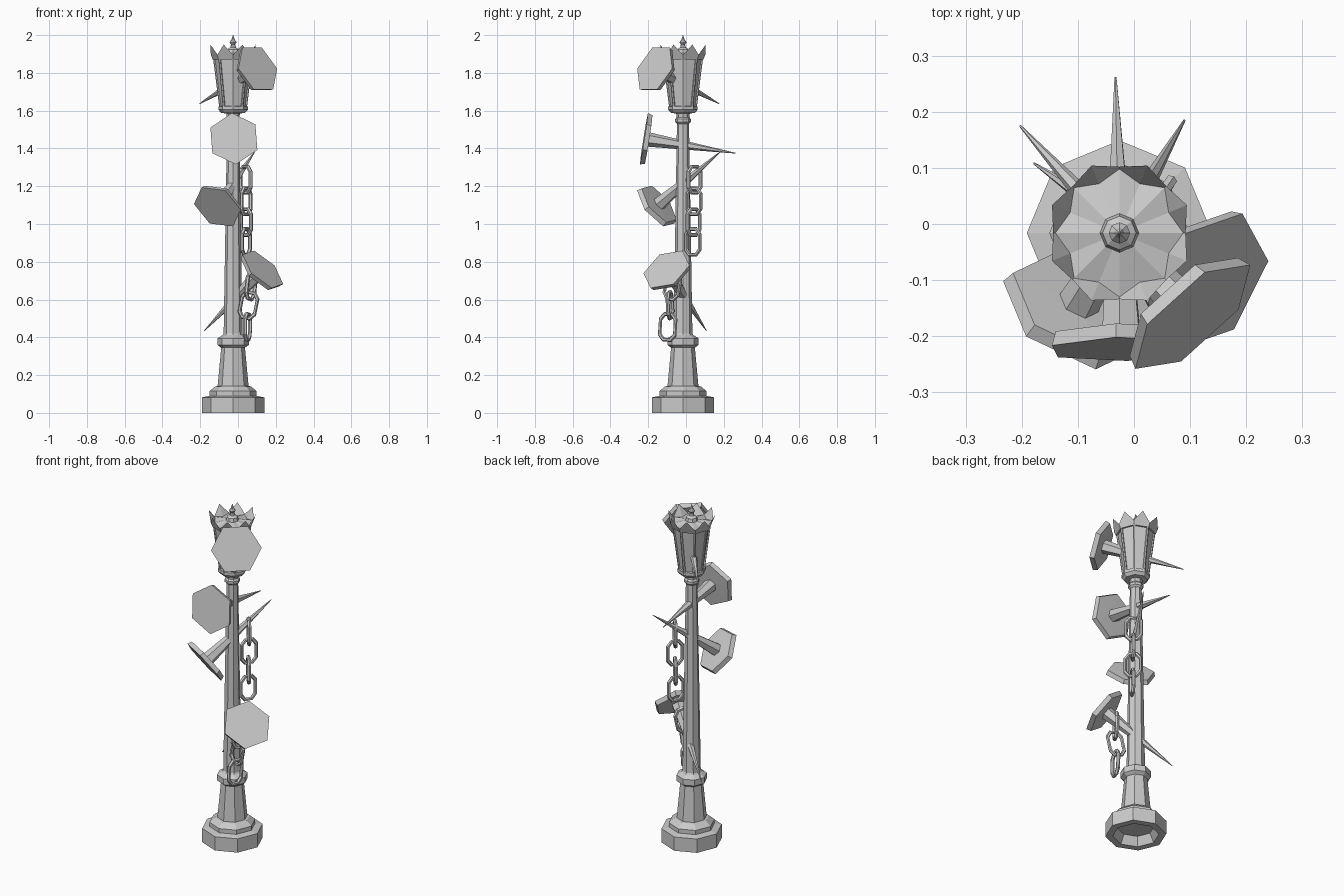
import bpy, bmesh, math
from mathutils import Vector, Matrix

if "Cube" in bpy.data.objects:
    bpy.data.objects.remove(bpy.data.objects["Cube"])

CX, CY = -0.026, -0.016      # post axis


def finish(name, bm):
    bmesh.ops.recalc_face_normals(bm, faces=bm.faces[:])
    me = bpy.data.meshes.new(name)
    bm.to_mesh(me)
    bm.free()
    ob = bpy.data.objects.new(name, me)
    bpy.context.collection.objects.link(ob)
    return ob


def bridge(bm, a, b):
    n = len(a)
    return [bm.faces.new((a[i], a[(i + 1) % n], b[(i + 1) % n], b[i])) for i in range(n)]


def ring(bm, spec, n=8):
    """Ring about the post; spec lists (radius, z) pairs repeated round it."""
    out = []
    for i in range(n):
        r, z = spec[i % len(spec)]
        a = 2 * math.pi * i / n
        out.append(bm.verts.new((CX + r * math.cos(a), CY + r * math.sin(a), z)))
    return out


def lathe(name, profile):
    bm = bmesh.new()
    rings = [ring(bm, [p]) for p in profile]
    for a, b in zip(rings, rings[1:]):
        bridge(bm, a, b)
    bm.faces.new(rings[0])
    bm.faces.new(rings[-1])
    return finish(name, bm)


# Eight-sided post: plinth, pedestal, collar, shaft and lantern cup
lathe("lamp_post", [
    (0.10, 0.05), (0.125, 0), (0.165, 0), (0.165, 0.082), (0.125, 0.09), (0.125, 0.115),
    (0.095, 0.14), (0.082, 0.142), (0.063, 0.345), (0.083, 0.36), (0.083, 0.395),
    (0.055, 0.412), (0.05, 0.42), (0.032, 1.53), (0.042, 1.54), (0.042, 1.555),
    (0.034, 1.565), (0.036, 1.585), (0.063, 1.588), (0.078, 1.605), (0.078, 1.622)])

# Lantern body with recessed panes
bm = bmesh.new()
low, high = ring(bm, [(0.073, 1.615)]), ring(bm, [(0.107, 1.885)])
panes = bridge(bm, low, high)
bm.faces.new(low)
bm.faces.new(high)
bmesh.ops.recalc_face_normals(bm, faces=bm.faces[:])
bmesh.ops.inset_individual(bm, faces=panes, thickness=0.011, depth=0)
bmesh.ops.inset_individual(bm, faces=panes, thickness=0.001, depth=-0.007)
finish("lantern_body", bm)

# Pointed crown around a shallow roof
bm = bmesh.new()
c = math.cos(math.pi / 8)
rings = [ring(bm, s, 16) for s in (
    [(0.108, 1.872), (0.108 * c, 1.872)],
    [(0.118, 1.895), (0.13, 1.95)],
    [(0.114, 1.893), (0.095, 1.886)],
    [(0.034, 1.905)])]
for a, b in zip(rings, rings[1:]):
    bridge(bm, a, b)
bm.faces.new(rings[0])
bm.faces.new(rings[-1])
finish("lantern_crown", bm)

lathe("finial", [(0.037, 1.895), (0.03, 1.925), (0.015, 1.935), (0.011, 1.95),
                 (0.019, 1.962), (0.009, 1.975), (0.001, 2.0)])


# Large nails driven through the post
def nail(name, head, tip, corner):
    """corner = front-view (x, z) direction of one corner of the hexagonal head."""
    head, tip = Vector(head), Vector(tip)
    axis = (tip - head).normalized()
    u = Vector((corner[0], -(corner[0] * axis.x + corner[1] * axis.z) / axis.y, corner[1]))
    u.normalize()
    v = axis.cross(u)
    length = (tip - head).length
    bm = bmesh.new()
    rings = []
    for r, d in ((0.138, -0.008), (0.13, 0.018), (0.038, 0.02), (0.002, length)):
        rings.append([bm.verts.new(head + axis * d + u * r * math.cos(k * math.pi / 3)
                                   + v * r * math.sin(k * math.pi / 3)) for k in range(6)])
    for a, b in zip(rings, rings[1:]):
        bridge(bm, a, b)
    bm.faces.new(rings[0])
    bm.faces.new(rings[-1])
    finish(name, bm)


nail("upper_nail", (-0.022, -0.215, 1.45), (-0.033, 0.262, 1.375), (-0.01, 0.13))
nail("middle_nail", (-0.106, -0.155, 1.095), (0.09, 0.185, 1.385), (-0.132, 0.016))
nail("lower_nail", (0.127, -0.10, 0.755), (-0.178, 0.108, 0.435), (0.11, -0.08))
nail("lantern_nail", (0.10, -0.16, 1.82), (-0.203, 0.175, 1.637), (0.105, 0.0))


# Chain links: elongated octagon loops with six-sided bars
def link(name, centre, turn, tilt=0):
    pts = [(0.02, 0.068), (0.042, 0.04), (0.042, -0.04), (0.02, -0.068)]
    pts += [(-x, z) for x, z in reversed(pts)]
    m = (Matrix.Translation(centre) @ Matrix.Rotation(math.radians(turn), 4, 'Z')
         @ Matrix.Rotation(math.radians(tilt), 4, 'Y'))
    bm = bmesh.new()
    loops = []
    for x, z in pts:
        out = Vector((x * 1.5, 0, z)).normalized()
        loops.append([bm.verts.new(m @ (Vector((x, 0, z)) + 0.011 * (
            out * math.cos(k * math.pi / 3) + Vector((0, math.sin(k * math.pi / 3), 0)))))
            for k in range(6)])
    for i, a in enumerate(loops):
        bridge(bm, a, loops[(i + 1) % len(loops)])
    finish(name, bm)


chains = {
    "upper_chain": [((0.04, 0.045, 1.235), -50, 0), ((0.042, 0.043, 1.12), 55, 0),
                    ((0.042, 0.04, 1.01), -50, 0), ((0.042, 0.036, 0.905), 60, 0)],
    "lower_chain": [((0.068, -0.072, 0.67), 60, 12), ((0.056, -0.085, 0.57), -15, 12),
                    ((0.05, -0.097, 0.455), 72, 4)],
}
for cname, links in chains.items():
    for i, (pos, turn, tilt) in enumerate(links):
        link(f"{cname}_link_{i + 1}", pos, turn, tilt)
